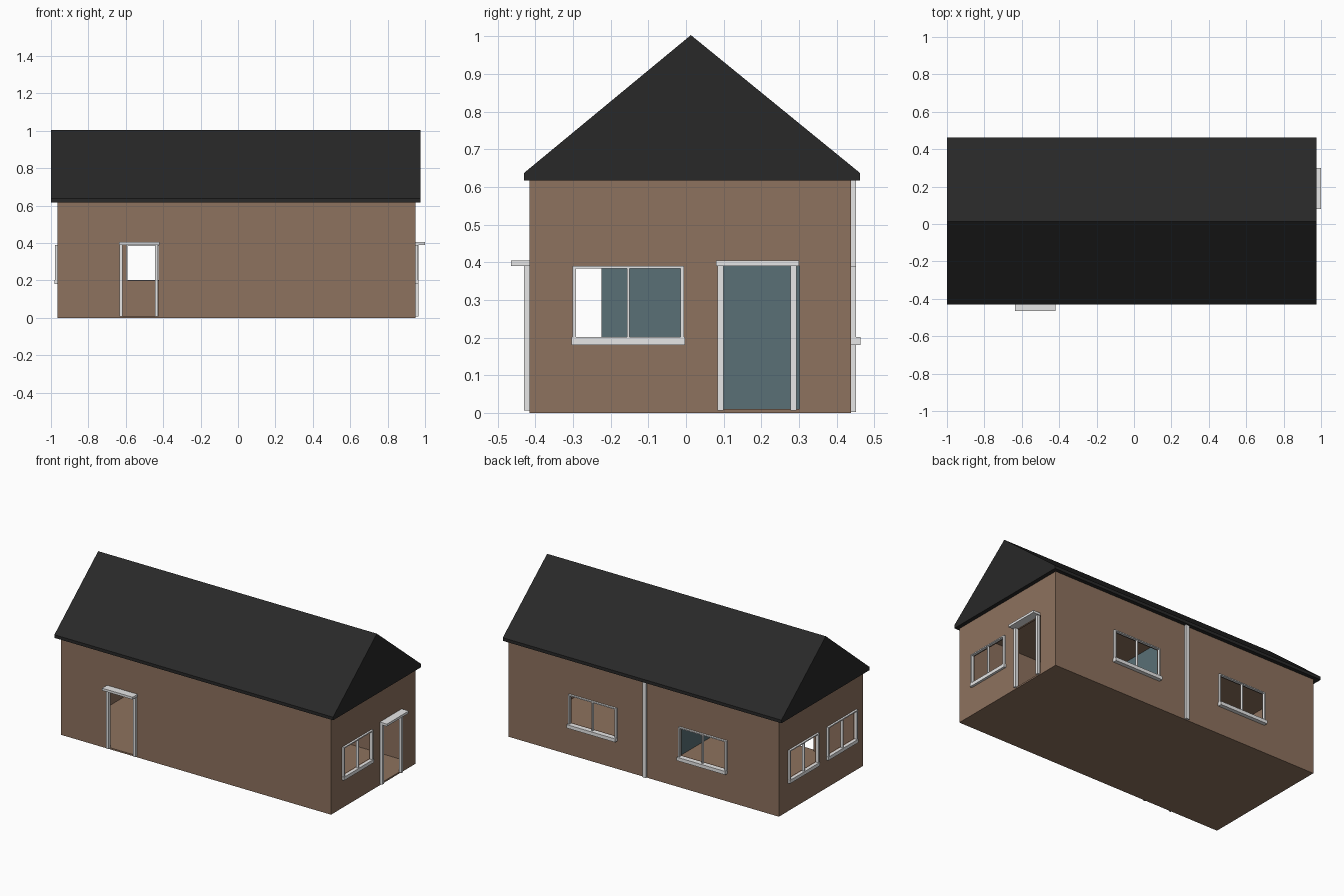
import bpy, bmesh

if "Cube" in bpy.data.objects:
    bpy.data.objects.remove(bpy.data.objects["Cube"])

def mat(name, c):
    m = bpy.data.materials.new(name)
    m.diffuse_color = (*c, 1)
    m.use_nodes = True
    m.node_tree.nodes["Principled BSDF"].inputs["Base Color"].default_value = m.diffuse_color
    return m

BROWN = mat("brown_wall", (0.27, 0.168, 0.112))
BLACK = mat("black_roof", (0.021, 0.021, 0.021))
TRIM = mat("light_trim", (0.8, 0.8, 0.8))
TEAL = mat("teal_partition", (0.10, 0.16, 0.18))

# outer limits of the wall box
X0, X1, Y0, Y1, H = -0.965, 0.95, -0.415, 0.438, 0.62
T = 0.015      # wall thickness
FLOOR = 0.01

def box(name, x, y, z, m=None):
    bm = bmesh.new()
    bmesh.ops.create_cube(bm, size=1)
    for v in bm.verts:
        v.co = [r[0] + (r[1] - r[0]) * (c + 0.5) for r, c in zip((x, y, z), v.co)]
    me = bpy.data.meshes.new(name)
    bm.to_mesh(me)
    bm.free()
    ob = bpy.data.objects.new(name, me)
    bpy.context.collection.objects.link(ob)
    if m:
        me.materials.append(m)
    return ob

def cut(ob, cutter):
    md = ob.modifiers.new("cut", 'BOOLEAN')
    md.operation, md.solver, md.object = 'DIFFERENCE', 'EXACT', cutter
    bpy.context.view_layer.objects.active = ob
    bpy.ops.object.modifier_apply(modifier=md.name)
    bpy.data.objects.remove(cutter)

def side_box(side, name, u, d, z, m=None):
    """Box on a wall: u along the wall, d outwards from its face."""
    if side == 'front':
        return box(name, u, (Y0 - d[1], Y0 - d[0]), z, m)
    if side == 'back':
        return box(name, u, (Y1 + d[0], Y1 + d[1]), z, m)
    if side == 'left':
        return box(name, (X0 - d[1], X0 - d[0]), u, z, m)
    return box(name, (X1 + d[0], X1 + d[1]), u, z, m)

# hollow wall box with floor and ceiling
walls = box("walls", (X0, X1), (Y0, Y1), (0, H), BROWN)
cut(walls, box("void", (X0 + T, X1 - T), (Y0 + T, Y1 - T), (FLOOR, H - 0.01)))

def window(side, a, b, sill):
    cut(walls, side_box(side, "cutter", (a + 0.004, b - 0.004), (-0.03, 0.03), (0.2, 0.388)))
    d, w, mid = (-0.004, 0.013), 0.01, (a + b) / 2
    for n, u, z in (("a", (a, a + w), (0.2, 0.39)), ("b", (b - w, b), (0.2, 0.39)),
                    ("mullion", (mid - 0.003, mid + 0.003), (0.2, 0.385)),
                    ("top", (a + w, b - w), (0.383, 0.39))):
        side_box(side, f"{side}_window_frame_{n}", u, d, z, TRIM)
    side_box(side, f"{side}_window_sill", (a - 0.002, b + 0.002), (-0.004, sill), (0.18, 0.202), TRIM)

def door(side, a, b, lo, hi):
    cut(walls, side_box(side, "cutter", (lo, hi), (-0.03, 0.03), (FLOOR, 0.39)))
    for n, u in (("a", (a, a + 0.016)), ("b", (b - 0.016, b))):
        side_box(side, f"{side}_door_jamb_{n}", u, (-0.004, 0.015), (0.006, 0.39), TRIM)
    side_box(side, f"{side}_door_canopy", (a - 0.004, b + 0.006), (-0.004, 0.05), (0.39, 0.405), TRIM)

# windows and doors
window('back', -0.6, -0.26, 0.025)
window('back', 0.18, 0.52, 0.025)
window('left', -0.345, -0.045, 0.015)
window('left', 0.045, 0.345, 0.015)
window('right', -0.302, -0.005, 0.015)
door('front', -0.633, -0.427, -0.622, -0.425)
door('right', 0.083, 0.294, 0.097, 0.302)

# inner partition with a doorway
part = box("partition", (-0.027, -0.013), (Y0 + T, Y1 - T), (FLOOR, H - 0.01), TEAL)
cut(part, box("cutter", (-0.1, 0.1), (-0.39, -0.225), (-0.02, 0.39)))

# downpipe strip on the back wall
side_box('back', "back_post", (-0.032, -0.008), (-0.002, 0.014), (0.003, H), TRIM)

# roof: gable profile extruded along x
prof = [(-0.43, 0.617), (0.462, 0.617), (0.462, 0.637), (0.013, 1.003), (-0.43, 0.637)]
bm = bmesh.new()
f = bm.faces.new([bm.verts.new((-1, y, z)) for y, z in prof])
ext = bmesh.ops.extrude_face_region(bm, geom=[f])
bmesh.ops.translate(bm, vec=(1.975, 0, 0),
                    verts=[g for g in ext["geom"] if isinstance(g, bmesh.types.BMVert)])
if not any(len(q.verts) == 5 and q.calc_center_median().x < -0.9 for q in bm.faces):
    bm.faces.new([v for v in bm.verts if v.co.x < -0.9])
bmesh.ops.recalc_face_normals(bm, faces=bm.faces)
me = bpy.data.meshes.new("roof")
bm.to_mesh(me)
bm.free()
me.materials.append(BLACK)
bpy.context.collection.objects.link(bpy.data.objects.new("roof", me))
